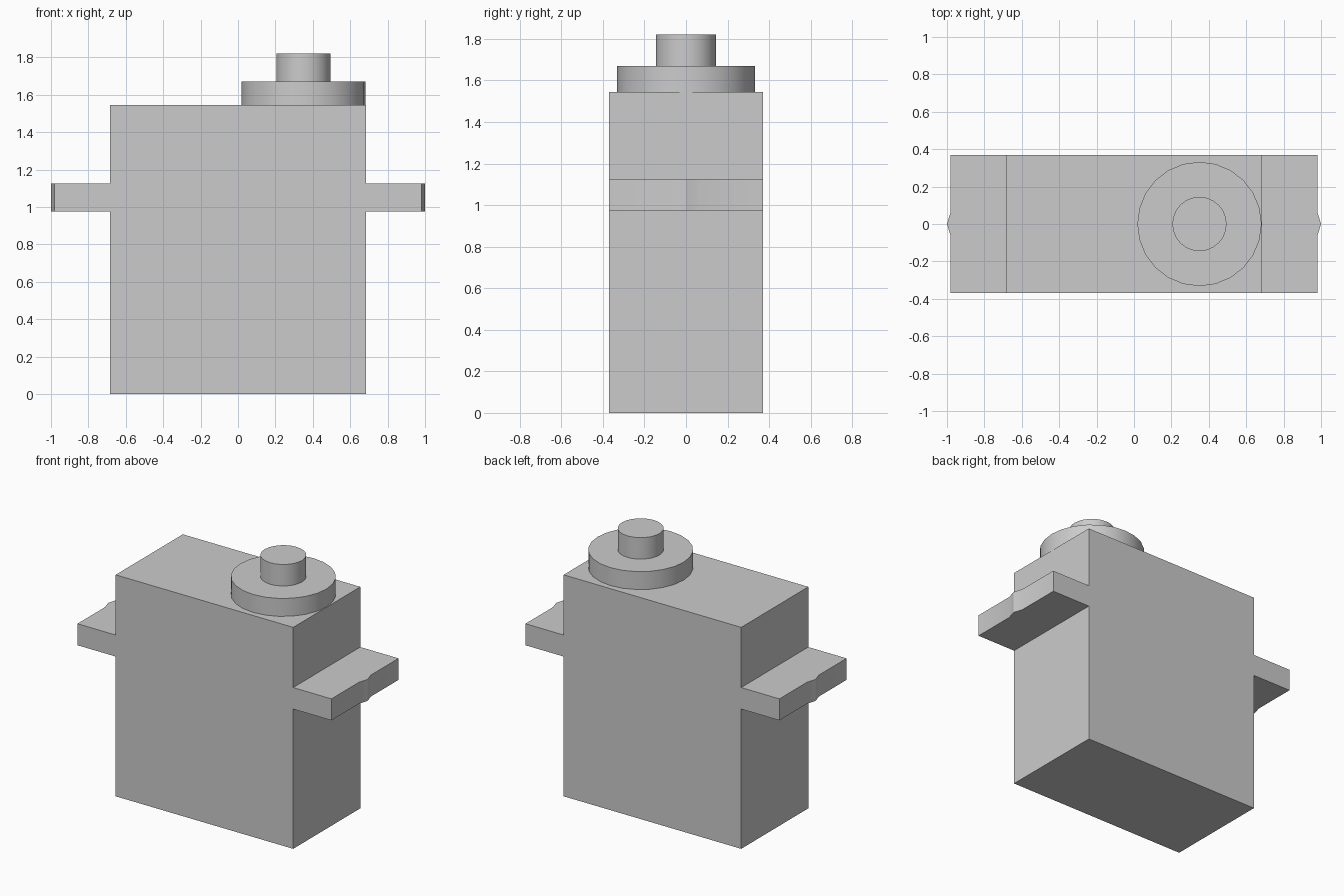
import bpy
import bmesh
import math

cube = bpy.data.objects.get("Cube")
if cube:
    bpy.data.objects.remove(cube, do_unlink=True)

# One plain grey for every part
GREY = (0.6, 0.6, 0.6, 1.0)
grey = bpy.data.materials.new("light_grey_plastic")
grey.use_nodes = True
grey.diffuse_color = GREY
for node in grey.node_tree.nodes:
    if node.type == "BSDF_PRINCIPLED":
        node.inputs["Base Color"].default_value = GREY

HALF_DEPTH = 0.37
BODY_HALF = 0.685
BODY_TOP = 1.545


def extrude_outline(name, outline, bottom, top, smooth=False):
    """Extrude a closed counter-clockwise xy outline from bottom to top."""
    bm = bmesh.new()
    face = bm.faces.new([bm.verts.new((x, y, bottom)) for x, y in outline])
    result = bmesh.ops.extrude_face_region(bm, geom=[face])
    for item in result["geom"]:
        if isinstance(item, bmesh.types.BMVert):
            item.co.z = top
    bmesh.ops.recalc_face_normals(bm, faces=bm.faces)
    mesh = bpy.data.meshes.new(name)
    bm.to_mesh(mesh)
    bm.free()
    mesh.materials.append(grey)
    obj = bpy.data.objects.new(name, mesh)
    bpy.context.collection.objects.link(obj)
    if smooth:
        bpy.ops.object.select_all(action="DESELECT")
        obj.select_set(True)
        bpy.context.view_layer.objects.active = obj
        bpy.ops.object.shade_smooth_by_angle(angle=math.radians(30))
    return obj


def circle(cx, radius, sides=24):
    steps = [2 * math.pi * i / sides for i in range(sides)]
    return [(cx + radius * math.cos(a), radius * math.sin(a)) for a in steps]


# Main housing
d = HALF_DEPTH
extrude_outline("housing", [(-BODY_HALF, -d), (BODY_HALF, -d),
                            (BODY_HALF, d), (-BODY_HALF, d)], 0, BODY_TOP)

# Mounting tabs with a small pointed bump on the outer edge
for side, name in ((1, "left_mounting_tab"), (-1, "right_mounting_tab")):
    outline = [(BODY_HALF, -d), (0.98, -d), (0.98, -0.065), (1.0, 0),
               (0.98, 0.065), (0.98, d), (BODY_HALF, d)]
    outline = [(side * x, y) for x, y in outline]
    extrude_outline(name, outline[::side], 0.975, 1.125, smooth=True)

# Round gear cover and output shaft
SHAFT_X = 0.35
extrude_outline("gear_cover", circle(SHAFT_X, 0.332), BODY_TOP, 1.67, smooth=True)
extrude_outline("output_shaft", circle(SHAFT_X, 0.145), 1.67, 1.82, smooth=True)
